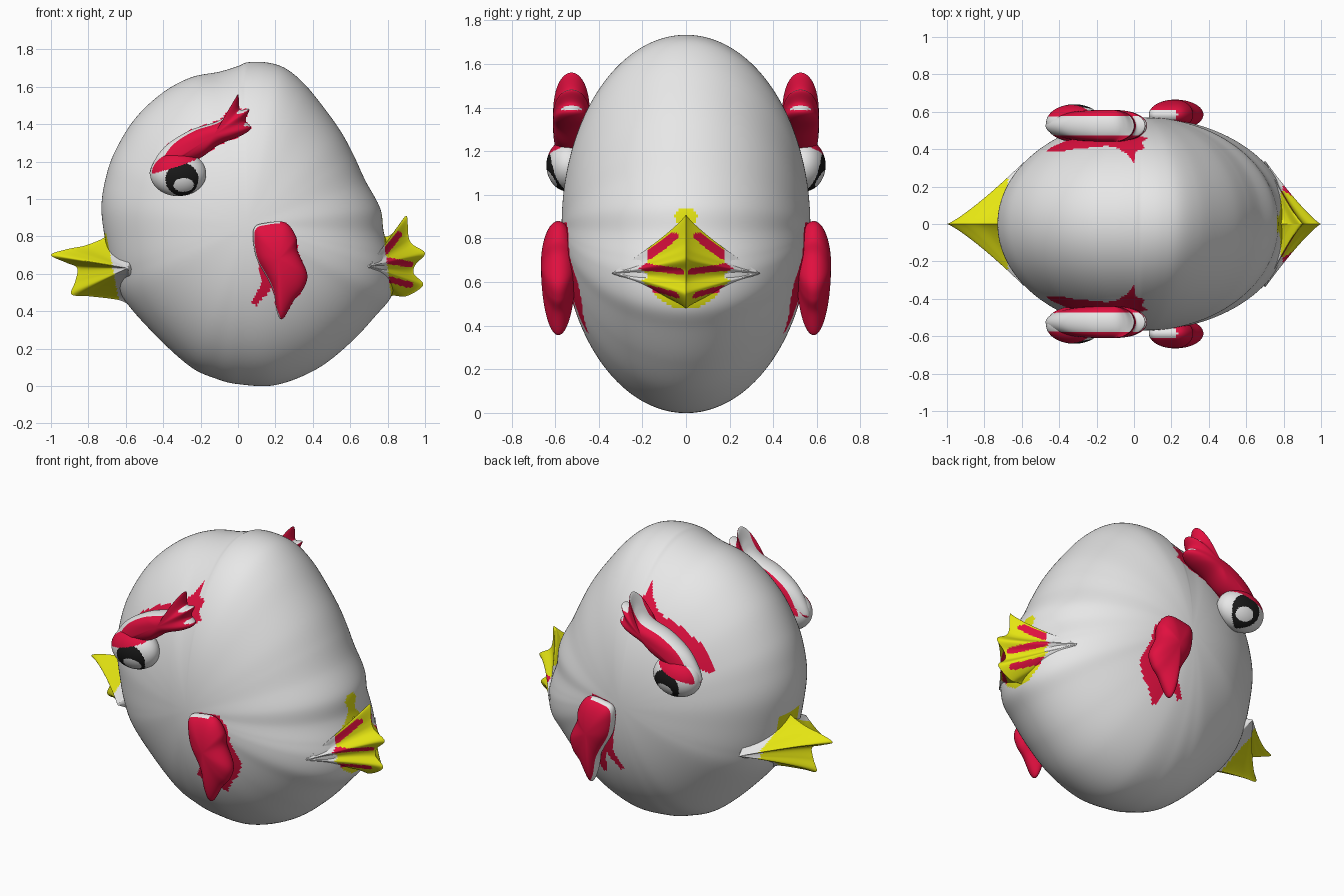
import bpy, bmesh, math
from mathutils import Vector

cube = bpy.data.objects.get("Cube")
if cube:
    bpy.data.objects.remove(cube, do_unlink=True)


def material(name, color):
    m = bpy.data.materials.new(name)
    m.use_nodes = True
    m.diffuse_color = (*color, 1)
    bsdf = m.node_tree.nodes["Principled BSDF"]
    bsdf.inputs["Base Color"].default_value = (*color, 1)
    bsdf.inputs["Roughness"].default_value = 0.6
    return m


MATERIALS = [material("white", (0.8, 0.8, 0.8)),
             material("crimson", (0.75, 0.005, 0.05)),
             material("yellow", (0.78, 0.78, 0.006)),
             material("black", (0.01, 0.01, 0.01))]
WHITE, RED, YELLOW, BLACK = range(len(MATERIALS))

# Side outlines as (x, z)
BODY = [(.05, 1.73), (.15, 1.73), (.25, 1.7), (.35, 1.62), (.45, 1.5), (.55, 1.36),
        (.62, 1.23), (.68, 1.1), (.76, .95), (.78, .82), (.82, .7), (.84, .6),
        (.82, .48), (.74, .38), (.6, .23), (.42, .09), (.2, .005), (0, .01),
        (-.12, .04), (-.25, .1), (-.42, .25), (-.6, .45), (-.67, .6), (-.71, .78),
        (-.73, .95), (-.71, 1.1), (-.66, 1.25), (-.55, 1.43), (-.4, 1.57),
        (-.25, 1.65), (-.1, 1.68), (0, 1.71)]
BEAK = [(-.68, .81), (-.74, .78), (-.82, .75), (-.92, .73), (-1, .7), (-.92, .66),
        (-.86, .63), (-.87, .56), (-.89, .49), (-.8, .48), (-.64, .46),
        (-.5, .42), (-.42, .63), (-.52, .86)]
TAIL = [(.78, .8), (.84, .83), (.9, .91), (.91, .81), (.93, .76), (1, .71),
        (.95, .65), (.94, .6), (.99, .54), (.9, .48), (.81, .48), (.65, .42),
        (.55, .63), (.65, .85)]
BROW = [(-.47, 1.13), (-.45, 1.2), (-.38, 1.29), (-.25, 1.37), (-.1, 1.42),
        (-.04, 1.48), (0, 1.56), (.01, 1.48), (.06, 1.48), (.04, 1.42),
        (.07, 1.38), (.02, 1.34), (-.1, 1.29), (-.2, 1.22), (-.3, 1.18), (-.4, 1.15)]
WING = [(.09, .85), (.14, .87), (.25, .875), (.31, .8), (.32, .72), (.37, .6),
        (.35, .52), (.3, .46), (.24, .36), (.21, .39), (.19, .5), (.16, .57),
        (.1, .68), (.08, .79)]
FEATHER = [(.1, .68), (.13, .56), (.07, .44), (.1, .43), (.17, .51), (.2, .6)]
STRIPES = [((.79, .72), (.86, .81)), ((.8, .67), (.92, .65)), ((.81, .57), (.92, .54))]


def spline(points, steps):
    """Closed smooth curve through the points."""
    out, n = [], len(points)
    for i in range(n):
        a, b, c, d = (Vector(points[(i + k) % n]) for k in (-1, 0, 1, 2))
        for s in range(steps):
            t = s / steps
            out.append(b + 0.5 * t * (c - a + t * (2 * a - 5 * b + 4 * c - d
                       + t * (3 * (b - c) + d - a))))
    return out


def inside(x, z, poly):
    hit = False
    for (ax, az), (bx, bz) in zip(poly, poly[1:] + poly[:1]):
        if (az > z) != (bz > z) and x < ax + (z - az) / (bz - az) * (bx - ax):
            hit = not hit
    return hit


def near_segment(x, z, seg, width):
    p, a, b = Vector((x, z)), Vector(seg[0]), Vector(seg[1])
    t = (p - a).dot(b - a) / (b - a).length_squared
    return (p - a - (b - a) * min(max(t, 0), 1)).length < width


def inflate(name, outline, centre, depth, y, dome, paint, steps=8, rings=48):
    """Pillow shape: the outline shrinks to its centre while swelling along y."""
    loop = spline(outline, steps)
    centre = Vector(centre)
    bm = bmesh.new()
    layers = []
    for k in range(1, rings):
        a = math.pi * (k / rings - 0.5)
        r = math.cos(a)
        h = math.copysign(depth * dome(min(r, 1)), a) if k * 2 != rings else 0
        pts = [centre + (p - centre) * r for p in loop]
        layers.append([bm.verts.new((p.x, y + h, p.y)) for p in pts])
    n = len(loop)
    for low, high in zip(layers, layers[1:]):
        for i in range(n):
            j = (i + 1) % n
            bm.faces.new((low[i], low[j], high[j], high[i]))
    for ring, side in ((layers[0], -1), (layers[-1], 1)):
        tip = bm.verts.new((centre.x, y + side * depth * dome(0), centre.y))
        for i in range(n):
            bm.faces.new((ring[i], ring[(i + 1) % n], tip))
    bmesh.ops.recalc_face_normals(bm, faces=bm.faces)
    for f in bm.faces:
        f.material_index = paint(f.calc_center_median(), f.normal)
    mesh = bpy.data.meshes.new(name)
    bm.to_mesh(mesh)
    bm.free()
    for m in MATERIALS:
        mesh.materials.append(m)
    obj = bpy.data.objects.new(name, mesh)
    bpy.context.collection.objects.link(obj)
    bpy.ops.object.select_all(action='DESELECT')
    obj.select_set(True)
    bpy.context.view_layer.objects.active = obj
    bpy.ops.object.shade_smooth_by_angle(angle=math.radians(60))
    return obj


# Paint rules
def paint_body(p, n):
    x, z = p.x, p.z
    if x > .78 + (.8 - z) * .12 and .45 < z < .95:
        return RED if any(near_segment(x, z, s, .017) for s in STRIPES) else YELLOW
    if x < -.7 + (.79 - z) * .19 and .44 < z < .82:
        return YELLOW
    if -.5 < x < .4 and any(inside(x, z, s) for s in (BROW, WING, FEATHER)):
        return RED
    return WHITE


def rim(p, n, y, width, direction):
    return abs(abs(p.y) - y) < width and n.dot(Vector(direction)) > .3


def paint_brow(p, n):
    return WHITE if rim(p, n, .525, .05, (-.4, 0, .9)) else RED


def paint_wing(p, n):
    return WHITE if rim(p, n, .58, .03, (-.9, 0, .4)) else RED


def paint_eye(p, n):
    if inside(p.x, p.z, BROW):
        return paint_brow(p, n)
    if abs(p.y) < .54 or math.hypot(p.x + .3, p.z - 1.105) > .088:
        return WHITE
    # pale glint low in the pupil
    glint = math.hypot((p.x + .29) / .055, (p.z - 1.075) / .037) < 1
    return WHITE if glint else BLACK


def round_dome(r):
    return math.sqrt(max(0, 1 - r * r))


def full_dome(r):
    return math.sqrt(max(0, 1 - r ** 2.6))


def cone_dome(r):
    return (1 - r) ** 1.2


# Body, beak and tail
inflate("body", BODY, (.05, .86), .57, 0, round_dome, paint_body, 10, 160)
inflate("beak", BEAK, (-.59, .63), .33, 0, cone_dome, paint_body, 10, 80)
inflate("tail", TAIL, (.7, .64), .34, 0, cone_dome, paint_body, 10, 80)

# Eyes, brows and wings on both flanks
EYE = [(-.32 + .15 * math.cos(a), 1.135 + .12 * math.sin(a))
       for a in (math.tau * i / 16 for i in range(16))]
for side, label in ((-1, "front"), (1, "back")):
    inflate(label + "_eye", EYE, (-.32, 1.135), .1, side * .54, round_dome, paint_eye, 5, 80)
    inflate(label + "_brow", BROW, (-.13, 1.34), .085, side * .525, full_dome, paint_brow)
    inflate(label + "_wing", WING, (.22, .68), .08, side * .585, round_dome, paint_wing)
